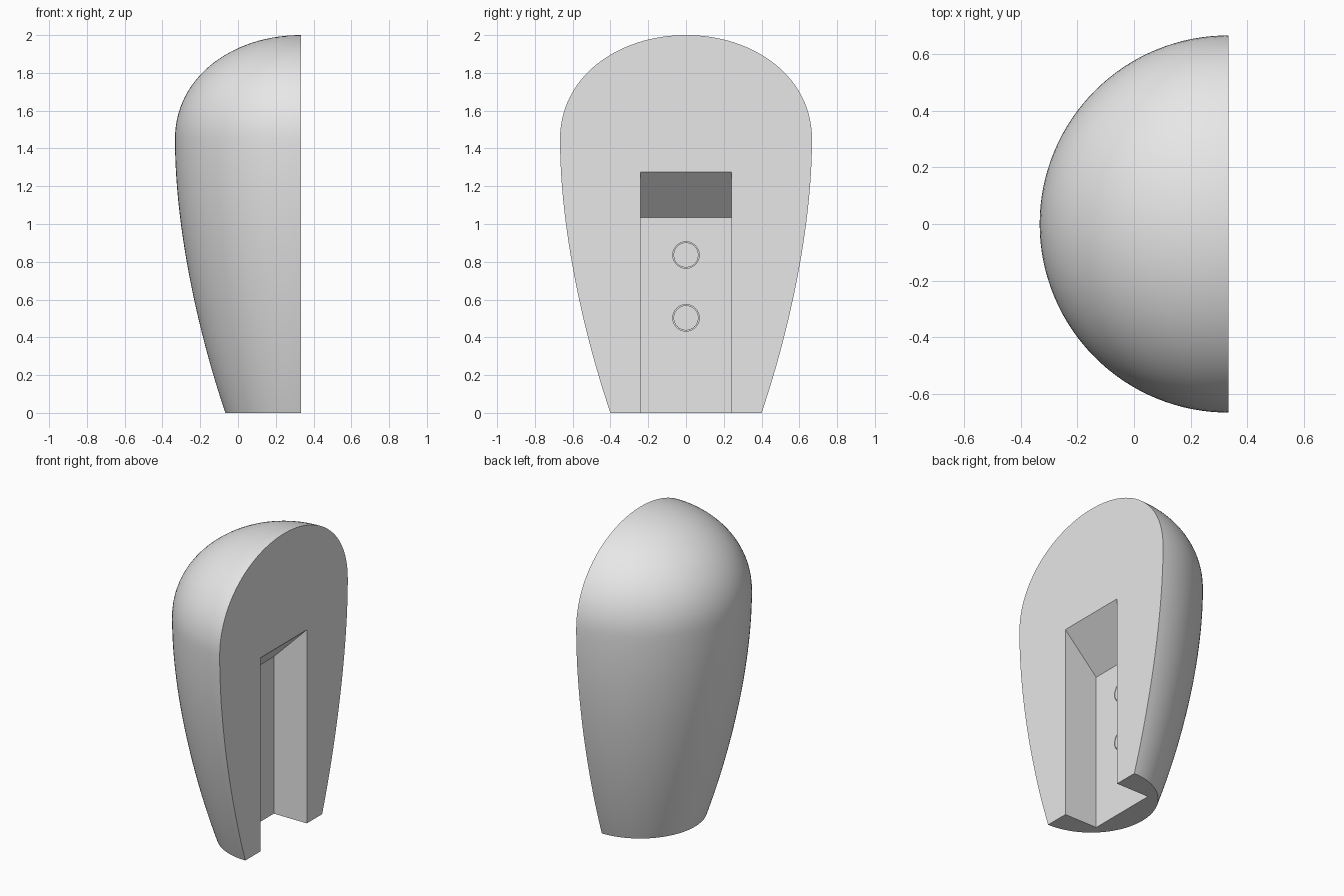
import bpy, bmesh, math
from mathutils import Vector, Matrix

if "Cube" in bpy.data.objects:
    bpy.data.objects.remove(bpy.data.objects["Cube"])

BACK = 1 / 3          # x of the flat mounting face
FLOOR = BACK - 0.24   # x of the slot floor
SLOT_HALF = 0.24
STEPS = 64

grey = bpy.data.materials.new("light grey")
grey.diffuse_color = (0.8, 0.8, 0.8, 1)
grey.use_nodes = True
grey.node_tree.nodes["Principled BSDF"].inputs["Base Color"].default_value = grey.diffuse_color


def make_object(name, bm):
    bmesh.ops.recalc_face_normals(bm, faces=bm.faces[:])
    mesh = bpy.data.meshes.new(name)
    bm.to_mesh(mesh)
    bm.free()
    mesh.materials.append(grey)
    obj = bpy.data.objects.new(name, mesh)
    bpy.context.collection.objects.link(obj)
    return obj


def bezier(a, b, c, d, n):
    a, b, c, d = map(Vector, (a, b, c, d))
    for i in range(n):
        t = i / n
        u = 1 - t
        yield a * u**3 + b * 3 * u * u * t + c * 3 * u * t * t + d * t**3


def cylinder(name, radius, z, x0, x1):
    bm = bmesh.new()
    place = Matrix.Translation(((x0 + x1) / 2, 0, z)) @ Matrix.Rotation(math.pi / 2, 4, 'Y')
    bmesh.ops.create_cone(bm, cap_ends=True, segments=48, radius1=radius,
                          radius2=radius, depth=x1 - x0, matrix=place)
    return make_object(name, bm)


def cut(target, cutter):
    cutter.hide_render = True
    mod = target.modifiers.new("cut", 'BOOLEAN')
    mod.operation, mod.solver, mod.object = 'DIFFERENCE', 'EXACT', cutter
    select(target)
    bpy.ops.object.modifier_apply(modifier=mod.name)
    bpy.data.objects.remove(cutter)


def select(obj):
    bpy.ops.object.select_all(action='DESELECT')
    obj.select_set(True)
    bpy.context.view_layer.objects.active = obj


# Body: rounded profile (radius, height) turned through half a circle
profile = list(bezier((0.40, 0), (0.53, 0.38), (0.667, 0.95), (0.667, 1.45), 28))
profile += list(bezier((0.667, 1.45), (0.667, 1.78), (0.36, 2), (0, 2), 28))
bm = bmesh.new()
rows = []
for r, z in profile:
    angles = [math.pi * (0.5 + i / STEPS) for i in range(STEPS + 1)]
    rows.append([bm.verts.new((BACK + r * math.cos(a), r * math.sin(a), z)) for a in angles])
pole = bm.verts.new((BACK, 0, 2))
for low, high in zip(rows, rows[1:]):
    for i in range(STEPS):
        bm.faces.new((low[i], low[i + 1], high[i + 1], high[i]))
for i in range(STEPS):
    bm.faces.new((rows[-1][i], rows[-1][i + 1], pole))
bm.faces.new(rows[0])                                                  # base
bm.faces.new([r[0] for r in rows] + [pole] + [r[-1] for r in reversed(rows)])  # flat face
body = make_object("body", bm)

# Mounting slot, open at the base, with a sloped ceiling
outline = [(FLOOR, -0.1), (FLOOR, 1.035), (BACK + 0.1, 1.375), (BACK + 0.1, -0.1)]
bm = bmesh.new()
face = bm.faces.new([bm.verts.new((x, -SLOT_HALF, z)) for x, z in outline])
ext = bmesh.ops.extrude_face_region(bm, geom=[face])
bmesh.ops.translate(bm, vec=(0, 2 * SLOT_HALF, 0),
                    verts=[v for v in ext["geom"] if isinstance(v, bmesh.types.BMVert)])
cut(body, make_object("slot_cutter", bm))

# Two round plugs, each set in a hole with a hairline gap
parts = [body]
for label, z in (("lower", 0.503), ("upper", 0.836)):
    cut(body, cylinder("hole_cutter", 0.070, z, FLOOR - 0.03, FLOOR + 0.05))
    parts.append(cylinder(label + "_plug", 0.066, z, FLOOR - 0.03, FLOOR))

for part in parts:
    select(part)
    bpy.ops.object.shade_smooth_by_angle(angle=math.radians(30))
